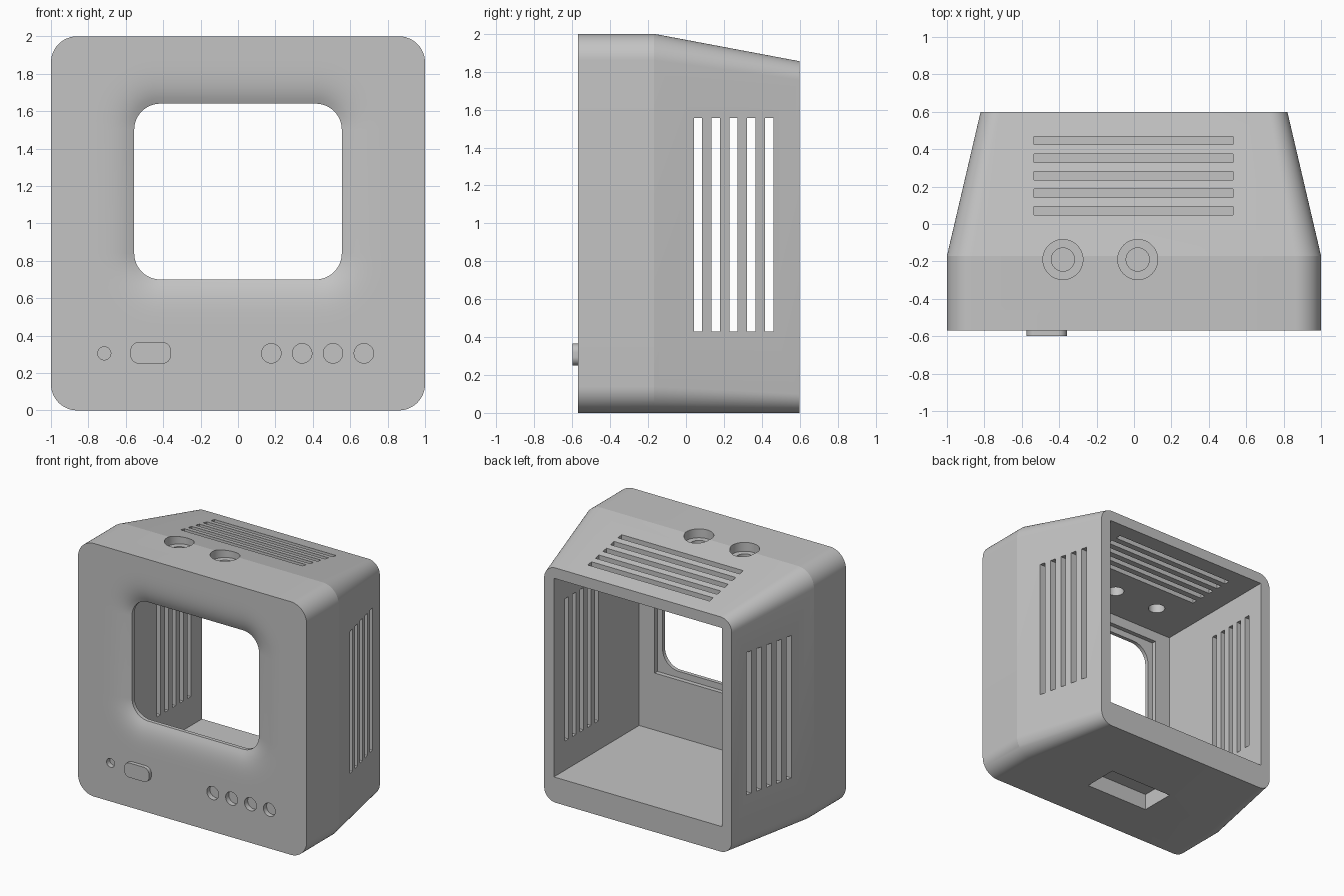
import bpy, bmesh, math
from mathutils import Matrix

if "Cube" in bpy.data.objects:
    bpy.data.objects.remove(bpy.data.objects["Cube"], do_unlink=True)

grey = bpy.data.materials.new("warm_free_grey")
grey.use_nodes = True
colour = (0.55, 0.55, 0.55, 1)
grey.diffuse_color = colour
grey.node_tree.nodes["Principled BSDF"].inputs["Base Color"].default_value = colour


def make(name, bm):
    bmesh.ops.recalc_face_normals(bm, faces=bm.faces)
    mesh = bpy.data.meshes.new(name)
    bm.to_mesh(mesh)
    bm.free()
    mesh.materials.append(grey)
    obj = bpy.data.objects.new(name, mesh)
    bpy.context.collection.objects.link(obj)
    return obj


def ring(bm, half, low, high, radius, y, seg=12):
    """Rounded rectangle in the xz plane."""
    verts = []
    corners = ((1, high, -1), (-1, high, -1), (-1, low, 1), (1, low, 1))
    for q, (sx, z, dz) in enumerate(corners):
        cx, cz = sx * (half - radius), z + dz * radius
        for i in range(seg + 1):
            a = math.pi / 2 * (q + i / seg)
            verts.append(bm.verts.new((cx + radius * math.cos(a), y, cz + radius * math.sin(a))))
    return verts


def bridge(bm, a, b):
    for i in range(len(a)):
        j = (i + 1) % len(a)
        bm.faces.new((a[i], a[j], b[j], b[i]))


def box(bm, x0, x1, y0, y1, z0, z1):
    m = Matrix.Translation(((x0 + x1) / 2, (y0 + y1) / 2, (z0 + z1) / 2))
    m = m @ Matrix.Diagonal((x1 - x0, y1 - y0, z1 - z0, 1))
    bmesh.ops.create_cube(bm, size=1, matrix=m)


def cylinder(bm, centre, radius, depth, along_y=False):
    m = Matrix.Translation(centre)
    if along_y:
        m = m @ Matrix.Rotation(math.pi / 2, 4, 'X')
    bmesh.ops.create_cone(bm, cap_ends=True, segments=48, radius1=radius,
                          radius2=radius, depth=depth, matrix=m)


def activate(obj):
    bpy.ops.object.select_all(action='DESELECT')
    obj.select_set(True)
    bpy.context.view_layer.objects.active = obj


def cut(target, bm):
    cutter = make("cutter", bm)
    cutter.hide_render = True
    mod = target.modifiers.new("cut", 'BOOLEAN')
    mod.operation = 'DIFFERENCE'
    mod.solver = 'EXACT'
    mod.object = cutter
    activate(target)
    bpy.ops.object.modifier_apply(modifier=mod.name)
    bpy.data.objects.remove(cutter, do_unlink=True)


# Case: tapered outside, flared screen opening, screen ledge and open-backed cavity
FRONT, BACK = -0.57, 0.6
bm = bmesh.new()
rings = [ring(bm, 0.82, 0, 1.855, 0.1, BACK),
         ring(bm, 1, 0, 2, 0.14, -0.17),
         ring(bm, 1, 0, 2, 0.14, FRONT)]
steps, reach, sink = 10, 0.3, 0.04
for i in range(steps + 1):
    t = reach * (1 - i / steps)
    y = FRONT + sink * (i / steps) ** 4
    rings.append(ring(bm, 0.555 + t, 0.7 - t, 1.64 + t, 0.14 + t, y))
rings += [ring(bm, 0.555, 0.7, 1.64, 0.14, -0.5),
          ring(bm, 0.6, 0.65, 1.69, 0, -0.5),
          ring(bm, 0.6, 0.65, 1.69, 0, -0.465),
          ring(bm, 0.735, 0.2, 1.77, 0, -0.465),
          ring(bm, 0.735, 0.2, 1.77, 0, BACK)]
for a, b in zip(rings, rings[1:] + rings[:1]):
    bridge(bm, a, b)
bmesh.ops.remove_doubles(bm, verts=bm.verts, dist=0.0005)
case = make("case", bm)

# Vent slots, front ports and underside pocket
bm = bmesh.new()
for i in range(5):
    y = 0.063 + i * 0.094
    box(bm, -1.2, 1.2, y - 0.022, y + 0.022, 0.43, 1.555)
    box(bm, -0.535, 0.53, y - 0.015, y + 0.03, 1.65, 2.2)
for i in range(4):
    cylinder(bm, (0.178 + i * 0.165, FRONT, 0.305), 0.052, 0.08, True)
cylinder(bm, (-0.715, FRONT, 0.305), 0.035, 0.08, True)
box(bm, -0.28, 0.28, -0.2, 0.08, -0.1, 0.13)
cut(case, bm)

# Stepped knob holes on top
for radius, low in ((0.107, 1.93), (0.062, 1.65)):
    bm = bmesh.new()
    for x in (-0.38, 0.02):
        cylinder(bm, (x, -0.19, (low + 2.2) / 2), radius, 2.2 - low)
    cut(case, bm)

# Raised power button
bm = bmesh.new()
outer = ring(bm, 0.108, 0.25, 0.365, 0.045, -0.6)
inner = ring(bm, 0.108, 0.25, 0.365, 0.045, -0.56)
bridge(bm, outer, inner)
bm.faces.new(outer)
bm.faces.new(inner)
button = make("power_button", bm)
button.location.x = -0.467

for obj in (case, button):
    activate(obj)
    bpy.ops.object.shade_smooth_by_angle(angle=math.radians(9))
